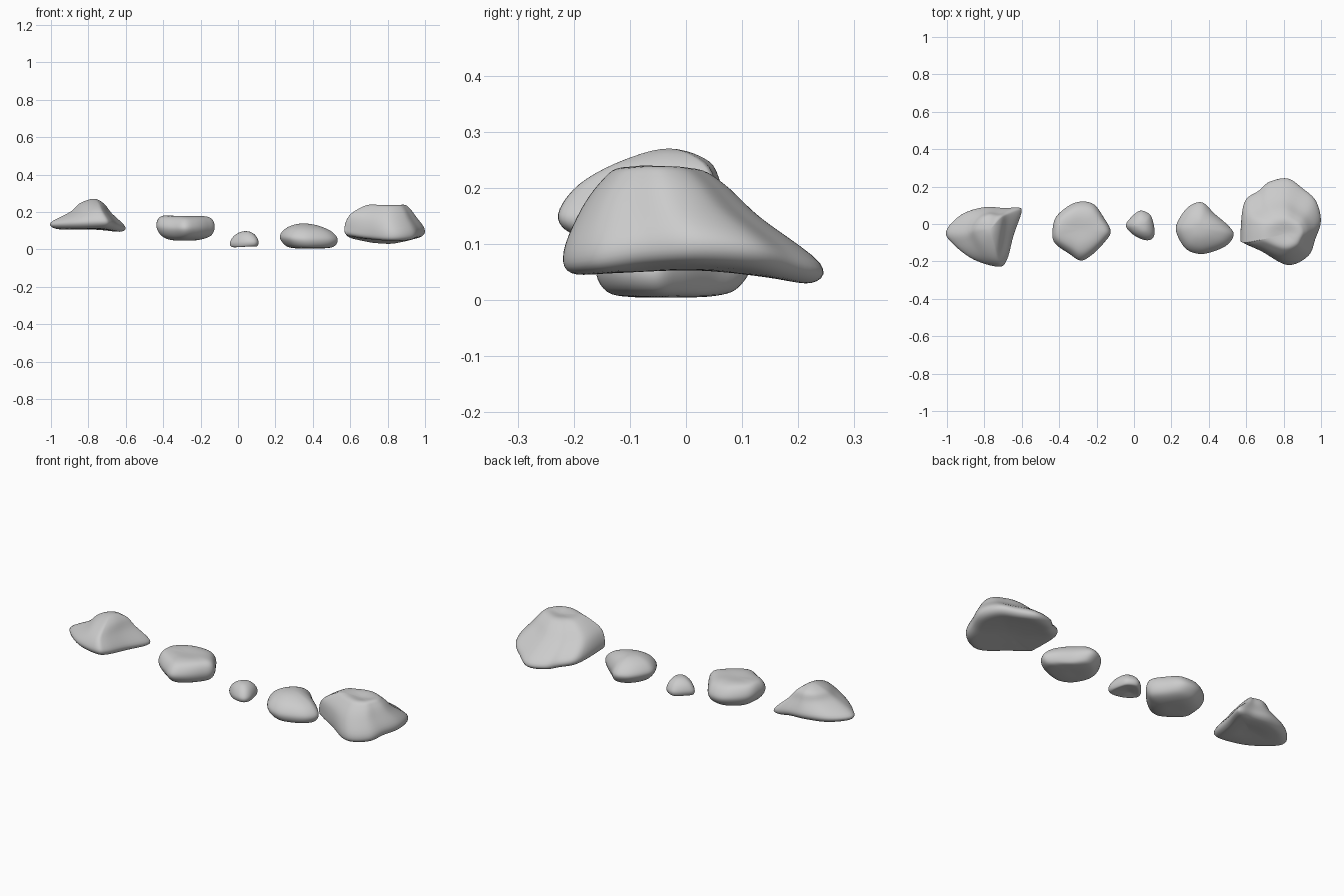
import bpy, bmesh, math


def spline(p0, p1, p2, p3, t):
    """Catmull-Rom blend of equal-length tuples."""
    return tuple(0.5 * (2*b + (c - a)*t + (2*a - 5*b + 4*c - d)*t*t + (3*b - a - 3*c + d)*t**3)
                 for a, b, c, d in zip(p0, p1, p2, p3))


def rock(name, centre, outline, levels, cuts=6):
    """Loft a stone: rim outline (x, y, z) scaled through levels (cx, cy, z, sx, sy, roundness)."""
    n = len(outline)
    rim = [spline(*(outline[(i + k) % n] for k in (-1, 0, 1, 2)), j / cuts)
           for i in range(n) for j in range(cuts)]
    zm = sum(p[2] for p in rim) / len(rim)
    rx = (max(p[0] for p in rim) - min(p[0] for p in rim)) / 2
    ry = (max(p[1] for p in rim) - min(p[1] for p in rim)) / 2

    # mirrored ghost levels keep both poles smooth
    def flip(l):
        return (l[0], l[1], l[2], -l[3], -l[4], l[5])
    lv = [flip(levels[1])] + levels + [flip(levels[-2])]
    steps = [spline(*lv[i - 1:i + 3], j / 5) for i in range(1, len(lv) - 2) for j in range(5)][1:]

    bm = bmesh.new()
    rings = []
    for cx, cy, z, sx, sy, rnd in steps:
        ring = []
        for px, py, pz in rim:
            ox, oy = px - centre[0], py - centre[1]
            a = math.atan2(oy / ry, ox / rx)
            ox += (rx * math.cos(a) - ox) * rnd
            oy += (ry * math.sin(a) - oy) * rnd
            w = max(0, (sx + sy) / 2) ** 2
            ring.append(bm.verts.new((cx + sx*ox, cy + sy*oy, z + w*(pz - zm))))
        rings.append(ring)
    m = len(rim)
    for a, b in zip(rings, rings[1:]):
        for i in range(m):
            k = (i + 1) % m
            bm.faces.new((a[i], a[k], b[k], b[i]))
    for ring, l in ((rings[0], levels[0]), (rings[-1], levels[-1])):
        pole = bm.verts.new(l[:3])
        for i in range(m):
            bm.faces.new((ring[i], ring[(i + 1) % m], pole))
    bmesh.ops.recalc_face_normals(bm, faces=bm.faces)
    for f in bm.faces:
        f.smooth = True
    me = bpy.data.meshes.new(name)
    bm.to_mesh(me)
    bm.free()
    ob = bpy.data.objects.new(name, me)
    bpy.context.collection.objects.link(ob)
    return ob


# Far left stone: peaked with a pointed front and right corner
rock("peaked_stone_left", (-.79, -.05),
     [(-1, -.04, .14), (-.92, .05, .14), (-.80, .09, .14), (-.69, .085, .13), (-.62, .088, .12),
      (-.605, .06, .12), (-.645, -.06, .13), (-.68, -.19, .145), (-.725, -.228, .15),
      (-.855, -.19, .145), (-.96, -.11, .14)],
     [(-.78, -.05, .115, 0, 0, .3), (-.79, -.05, .106, .55, .55, .3), (-.79, -.05, .109, .9, .88, 0),
      (-.79, -.05, .14, 1, 1, 0), (-.777, -.05, .2, .56, .8, .1), (-.775, -.03, .247, .33, .48, .3),
      (-.77, -.03, .27, 0, 0, .5)])

# Second stone: blocky with a flat top
rock("blocky_stone", (-.28, -.03),
     [(-.435, -.03, .125), (-.415, .04, .12), (-.345, .10, .115), (-.28, .12, .11), (-.215, .105, .11),
      (-.165, .04, .11), (-.125, -.04, .115), (-.16, -.10, .115), (-.225, -.165, .115),
      (-.285, -.195, .115), (-.345, -.16, .115), (-.425, -.10, .12)],
     [(-.29, -.03, .047, 0, 0, .4), (-.29, -.03, .05, .5, .5, .4), (-.28, -.03, .072, .86, .84, .1),
      (-.28, -.03, .115, 1, 1, 0), (-.28, -.03, .16, .92, .82, .05), (-.285, -.03, .178, .65, .5, .3),
      (-.29, -.03, .177, 0, 0, .4)])

# Middle pebble
rock("small_pebble", (.035, -.01),
     [(-.042, -.015, .035), (-.025, .025, .04), (.03, .07, .04), (.08, .055, .04), (.10, .02, .04),
      (.11, -.045, .04), (.095, -.08, .04), (.055, -.085, .04), (0, -.06, .035)],
     [(.035, -.01, .021, 0, 0, .3), (.035, -.01, .016, .55, .55, .3), (.035, -.01, .016, .9, .9, 0),
      (.035, -.01, .04, 1, 1, 0), (.037, -.01, .07, .8, .78, .2), (.04, -.01, .091, .42, .42, .4),
      (.04, -.01, .097, 0, 0, .5)])

# Fourth stone: low rounded wedge
rock("rounded_stone", (.365, -.03),
     [(.225, -.04, .065), (.24, .025, .065), (.295, .095, .065), (.365, .115, .065), (.43, .055, .06),
      (.50, -.005, .058), (.533, -.055, .055), (.50, -.11, .055), (.43, -.145, .055),
      (.35, -.16, .055), (.275, -.13, .06)],
     [(.36, -.02, .005, 0, 0, .4), (.365, -.02, .006, .5, .5, .4), (.372, -.03, .018, .84, .84, .1),
      (.365, -.03, .06, 1, 1, 0), (.362, -.03, .102, .8, .78, .15), (.355, -.025, .13, .4, .4, .4),
      (.35, -.02, .138, 0, 0, .5)])

# Far right stone: widest, craggy outline, dented top and flat base
rock("craggy_stone_right", (.79, 0),
     [(.57, -.07, .115), (.59, .11, .10), (.67, .175, .08), (.725, .22, .07), (.82, .237, .065),
      (.90, .185, .08), (.97, .12, .10), (.997, .015, .11), (.968, -.08, .105), (.93, -.17, .09),
      (.82, -.218, .085), (.68, -.145, .10), (.585, -.10, .115)],
     [(.79, 0, .053, 0, 0, .2), (.79, 0, .051, .6, .6, .2), (.79, 0, .056, .94, .94, 0),
      (.79, 0, .095, 1, 1, 0), (.778, -.035, .165, .84, .7, .05), (.788, -.045, .215, .62, .48, .2),
      (.80, -.05, .237, .4, .3, .4), (.81, -.05, .228, 0, 0, .5)])
